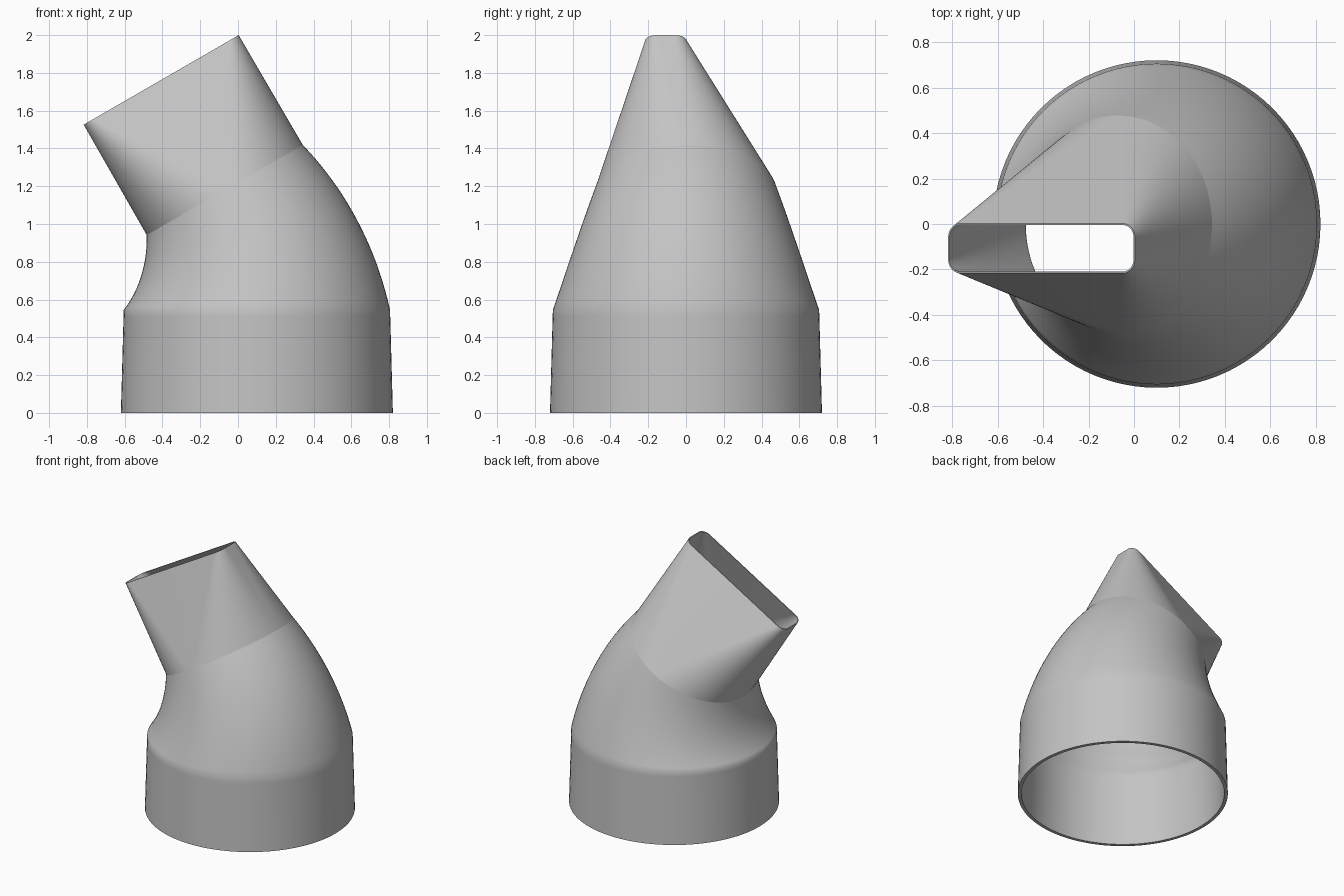
import bpy
import bmesh
from math import cos, sin, pi, radians
from mathutils import Vector

cube = bpy.data.objects.get("Cube")
if cube:
    bpy.data.objects.remove(cube, do_unlink=True)

grey = bpy.data.materials.new("light grey plastic")
grey.use_nodes = True
grey.diffuse_color = (0.55, 0.55, 0.55, 1)
grey.node_tree.nodes["Principled BSDF"].inputs["Base Color"].default_value = (0.55, 0.55, 0.55, 1)

QUARTER = 24                      # segments per quarter turn
TILT = radians(30)
PIVOT = Vector((-1.17, 0, 0.545))  # the elbow bends about this point
BEND = 1.27
BASE_R, JOINT_R = 0.705, 0.477


def ring(centre, tilt, radius, half_u=0, half_v=0):
    """Circle, or rounded rectangle when the corner centres are spread."""
    u, v = Vector((cos(tilt), 0, sin(tilt))), Vector((0, 1, 0))
    points = []
    for q, (su, sv) in enumerate(((1, 1), (-1, 1), (-1, -1), (1, -1))):
        for i in range(QUARTER + 1):
            a = (q + i / QUARTER) * pi / 2
            points.append(centre + u * (su * half_u + radius * cos(a))
                          + v * (sv * half_v + radius * sin(a)))
    return points


def tube(name, outer, inner):
    """Walled tube skinned over outer rings, then back down the inner rings."""
    bm = bmesh.new()
    loops = [[bm.verts.new(p) for p in r] for r in outer + inner[::-1]]
    for k, low in enumerate(loops):
        high = loops[(k + 1) % len(loops)]
        for i in range(len(low)):
            j = (i + 1) % len(low)
            bm.faces.new((low[i], low[j], high[j], high[i]))
    bmesh.ops.remove_doubles(bm, verts=bm.verts, dist=0.0001)
    bmesh.ops.recalc_face_normals(bm, faces=bm.faces)
    mesh = bpy.data.meshes.new(name)
    bm.to_mesh(mesh)
    bm.free()
    mesh.materials.append(grey)
    obj = bpy.data.objects.new(name, mesh)
    bpy.context.collection.objects.link(obj)
    bpy.ops.object.select_all(action='DESELECT')
    obj.select_set(True)
    bpy.context.view_layer.objects.active = obj
    bpy.ops.object.shade_smooth_by_angle(angle=radians(45))
    return obj


def body_rings(base_wall, top_wall):
    # slightly tapered socket
    rings = [ring(Vector((0.1, 0, z)), 0, r - base_wall)
             for z, r in ((0, 0.72), (0.51, 0.706))]
    # narrowing elbow
    steps = 20
    for i in range(steps + 1):
        t = i / steps
        a = TILT * t
        centre = PIVOT + BEND * Vector((cos(a), 0, sin(a)))
        wall = base_wall + (top_wall - base_wall) * min(1, t * 4)
        rings.append(ring(centre, a, BASE_R + (JOINT_R - BASE_R) * t - wall))
    return rings


def nozzle_rings(wall):
    # round joint drawn out to an offset slot
    joint = PIVOT + BEND * Vector((cos(TILT), 0, sin(TILT)))
    mouth = joint + 0.673 * Vector((-sin(TILT), 0, cos(TILT)))
    mouth.y = -0.107
    corner = 0.06
    return [ring(joint, TILT, JOINT_R - wall),
            ring(mouth, TILT, corner - wall, 0.474 - corner, 0.109 - corner)]


tube("socket_and_elbow", body_rings(0, 0), body_rings(0.024, 0.008))
tube("slot_nozzle", nozzle_rings(0), nozzle_rings(0.007))
